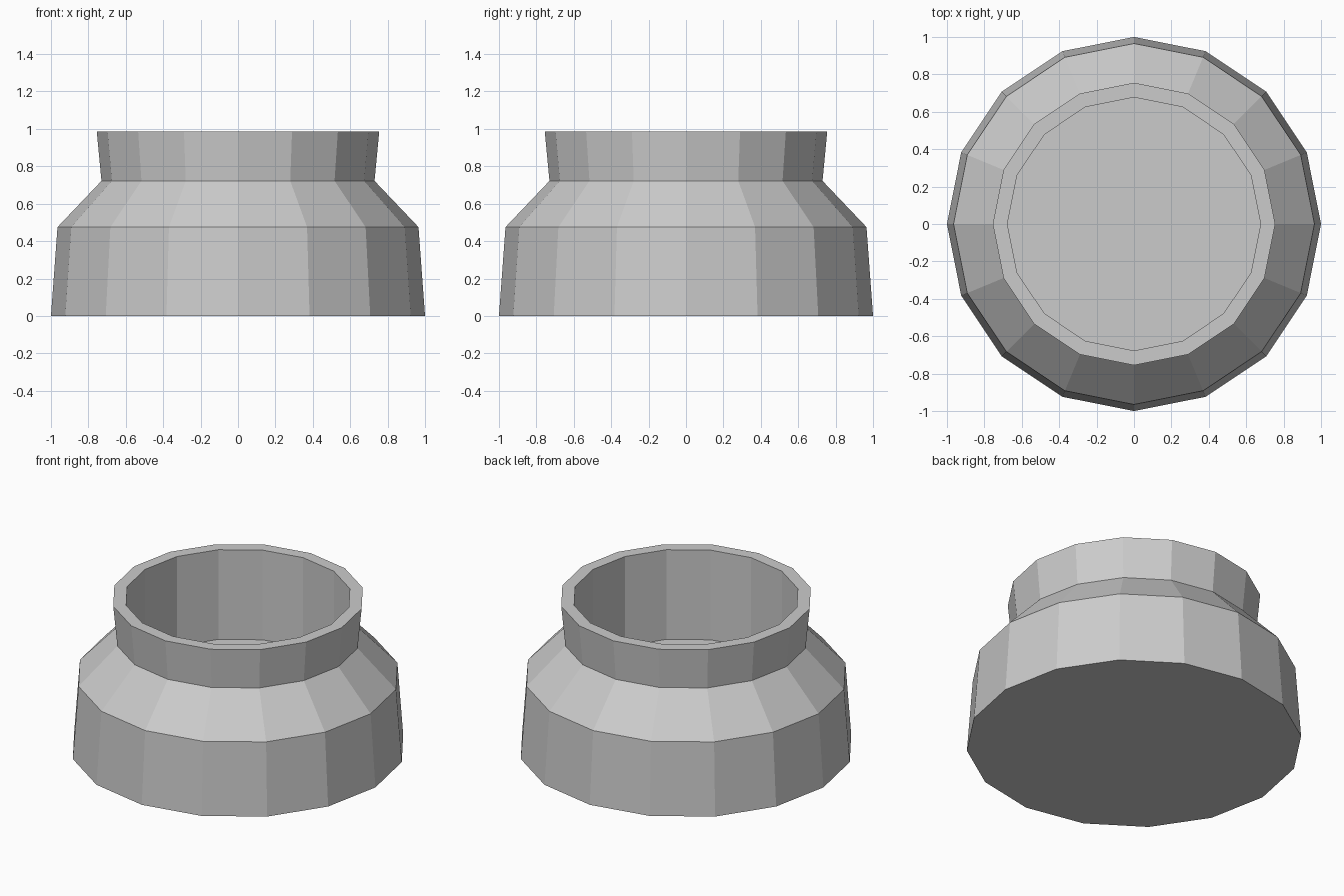
import bpy, bmesh
from math import cos, sin, tau

if "Cube" in bpy.data.objects:
    bpy.data.objects.remove(bpy.data.objects["Cube"])

SIDES = 16
# Outer wall from base to rim, then inner wall down to the cavity floor (radius, z)
PROFILE = [(1.0, 0.0), (0.965, 0.475), (0.73, 0.722), (0.755, 0.985),
           (0.677, 0.985), (0.677, 0.395)]


def lathe(name, profile, sides):
    bm = bmesh.new()
    rings = [[bm.verts.new((r * cos(tau * i / sides), r * sin(tau * i / sides), z))
              for i in range(sides)] for r, z in profile]
    for low, high in zip(rings, rings[1:]):
        for i in range(sides):
            j = (i + 1) % sides
            bm.faces.new((low[i], low[j], high[j], high[i]))
    bm.faces.new(rings[0][::-1])   # underside
    bm.faces.new(rings[-1])        # cavity floor
    bmesh.ops.recalc_face_normals(bm, faces=bm.faces)
    mesh = bpy.data.meshes.new(name)
    bm.to_mesh(mesh)
    bm.free()
    obj = bpy.data.objects.new(name, mesh)
    bpy.context.collection.objects.link(obj)
    return obj


# Faceted pot with flared neck and open cavity
lathe("pot_body", PROFILE, SIDES)
